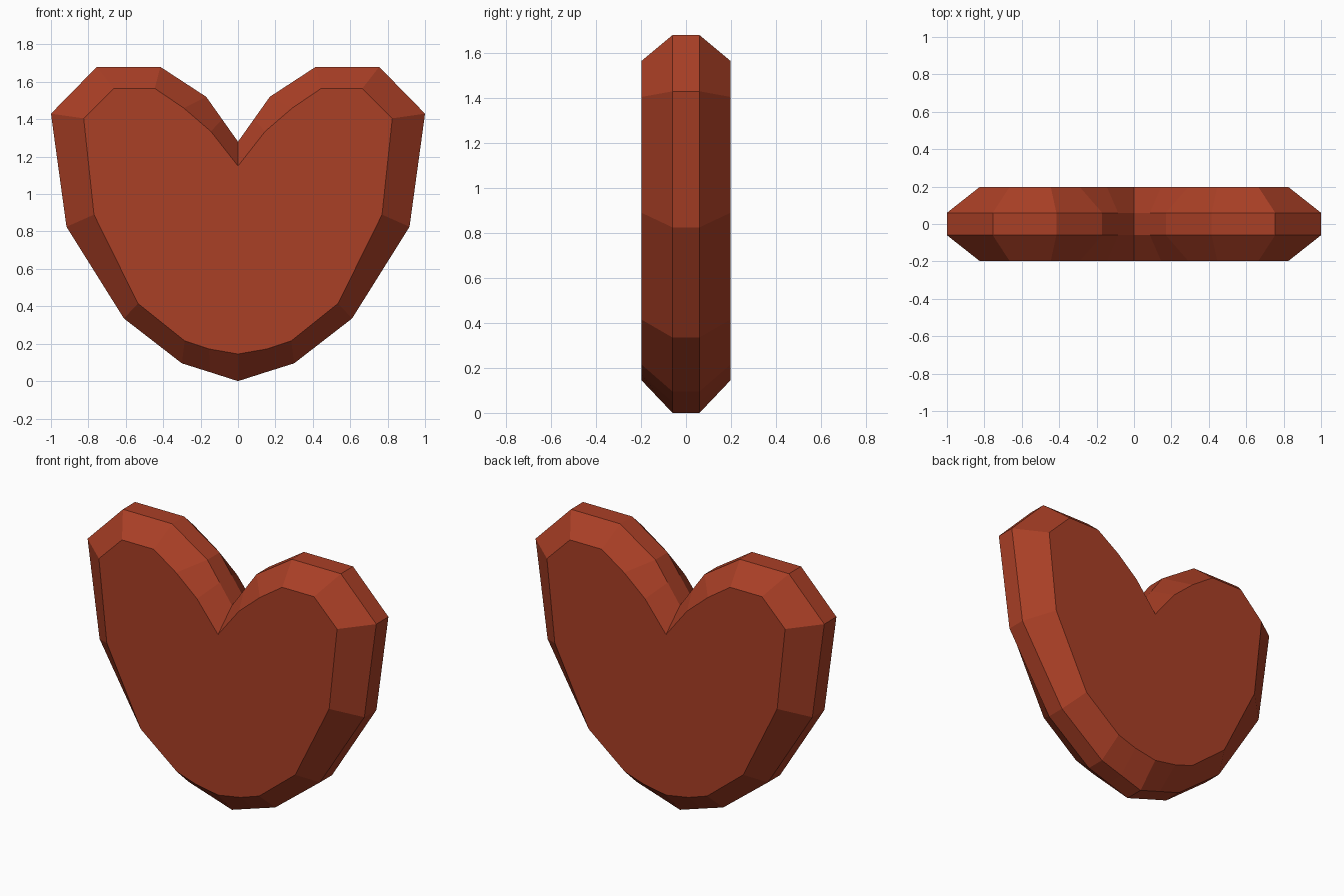
import bpy, bmesh

if "Cube" in bpy.data.objects:
    bpy.data.objects.remove(bpy.data.objects["Cube"])

# Right half of the heart, notch to bottom tip: (outer x, outer z, face x, face z)
HALF = [
    (0.0, 1.28, 0.0, 1.15),
    (0.085, 1.40, 0.145, 1.335),
    (0.17, 1.52, 0.29, 1.46),
    (0.415, 1.68, 0.445, 1.565),
    (0.755, 1.68, 0.665, 1.565),
    (1.0, 1.43, 0.825, 1.405),
    (0.917, 0.825, 0.77, 0.89),
    (0.61, 0.335, 0.535, 0.415),
    (0.30, 0.095, 0.285, 0.215),
    (0.15, 0.048, 0.155, 0.172),
    (0.0, 0.0, 0.0, 0.145),
]
# Mirror to a closed outline
outline = HALF + [(-a, b, -c, d) for a, b, c, d in HALF[-2:0:-1]]

bm = bmesh.new()


def ring(y, face):
    i = 2 if face else 0
    return [bm.verts.new((p[i], y, p[i + 1])) for p in outline]


# Front face, bevel, rim, bevel, back face
rings = [ring(-0.198, True), ring(-0.06, False), ring(0.06, False), ring(0.198, True)]
n = len(outline)
for a, b in zip(rings, rings[1:]):
    for i in range(n):
        j = (i + 1) % n
        bm.faces.new((a[i], a[j], b[j], b[i]))
bm.faces.new(rings[0])
bm.faces.new(rings[-1][::-1])
bmesh.ops.recalc_face_normals(bm, faces=bm.faces)

mesh = bpy.data.meshes.new("heart")
bm.to_mesh(mesh)
bm.free()

# Single red-brown colour
mat = bpy.data.materials.new("brick red")
mat.diffuse_color = (0.40, 0.05, 0.019, 1.0)
mat.use_nodes = True
mat.node_tree.nodes["Principled BSDF"].inputs["Base Color"].default_value = mat.diffuse_color
mesh.materials.append(mat)
heart = bpy.data.objects.new("heart", mesh)
bpy.context.collection.objects.link(heart)
